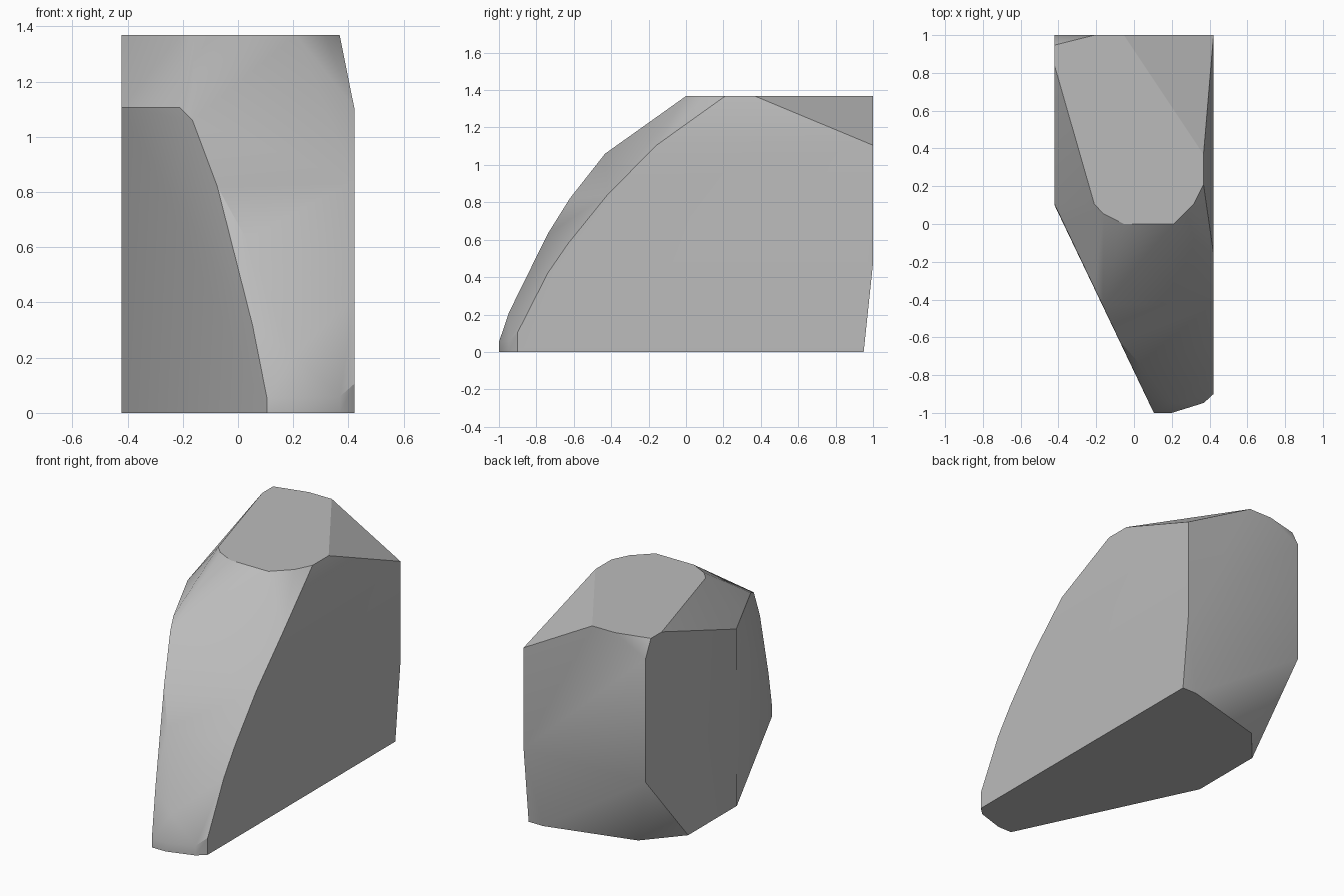
import bpy, bmesh, math

cube = bpy.data.objects.get("Cube")
if cube:
    bpy.data.objects.remove(cube, do_unlink=True)

# Grey stone colour
stone = bpy.data.materials.new("grey_stone")
stone.use_nodes = True
GREY = (0.5, 0.5, 0.5, 1)
stone.diffuse_color = GREY
stone.node_tree.nodes["Principled BSDF"].inputs["Base Color"].default_value = GREY

W, H, SHOULDER = 0.421, 1.368, 1.105

# Flat outlines, each lifted to its plane
base = [(W, -.9), (W, .95), (.32, .95), (-.23, .8), (-W, .58), (-W, .1),
        (.105, -1), (.2, -1), (.37, -.947)]
crown = [(-W, .84), (-.21, .105), (-.16, .053), (-.053, 0), (.21, 0), (.316, .105),
         (.368, .21), (.368, .368), (-.053, 1), (-.21, 1), (-W, .947)]
side = [(-.9, .105), (-.74, .42), (-.63, .58), (-.42, .84), (-.158, SHOULDER),
        (1, SHOULDER), (1, .474)]
back_corner = [(-W, 1, 1.26), (-W, 1, .49)]

# Slanted cut on the front right, as x and z along one upright plane
cut = [(-W, SHOULDER), (-.21, SHOULDER), (-.165, 1.06), (-.075, .82),
       (-.03, .6), (.053, .316), (.105, .053)]

# Rounded front ridge
ridge = [(-.03, -.63, .79), (.03, -.74, .63), (.2, -.947, .21), (.2, -1, .053),
         (.37, -.947, .06)]

points = [(x, y, 0) for x, y in base]
points += [(x, y, H) for x, y in crown]
points += [(W, y, z) for y, z in side]
points += [(x, .105 - (x + W) * 2.1, z) for x, z in cut]
points += back_corner + ridge

# Wrap the outlines in one convex boulder
bm = bmesh.new()
for p in points:
    bm.verts.new(p)
hull = bmesh.ops.convex_hull(bm, input=bm.verts)
loose = {v for v in hull["geom_interior"] + hull["geom_unused"]
         if isinstance(v, bmesh.types.BMVert)}
bmesh.ops.delete(bm, geom=list(loose), context="VERTS")
bmesh.ops.dissolve_limit(bm, angle_limit=math.radians(1.5),
                         verts=bm.verts, edges=bm.edges)
bmesh.ops.recalc_face_normals(bm, faces=bm.faces)
mesh = bpy.data.meshes.new("boulder")
bm.to_mesh(mesh)
bm.free()
mesh.materials.append(stone)

boulder = bpy.data.objects.new("boulder", mesh)
bpy.context.collection.objects.link(boulder)
for o in bpy.context.selected_objects:
    o.select_set(False)
boulder.select_set(True)
bpy.context.view_layer.objects.active = boulder
bpy.ops.object.shade_smooth_by_angle(angle=math.radians(30))
